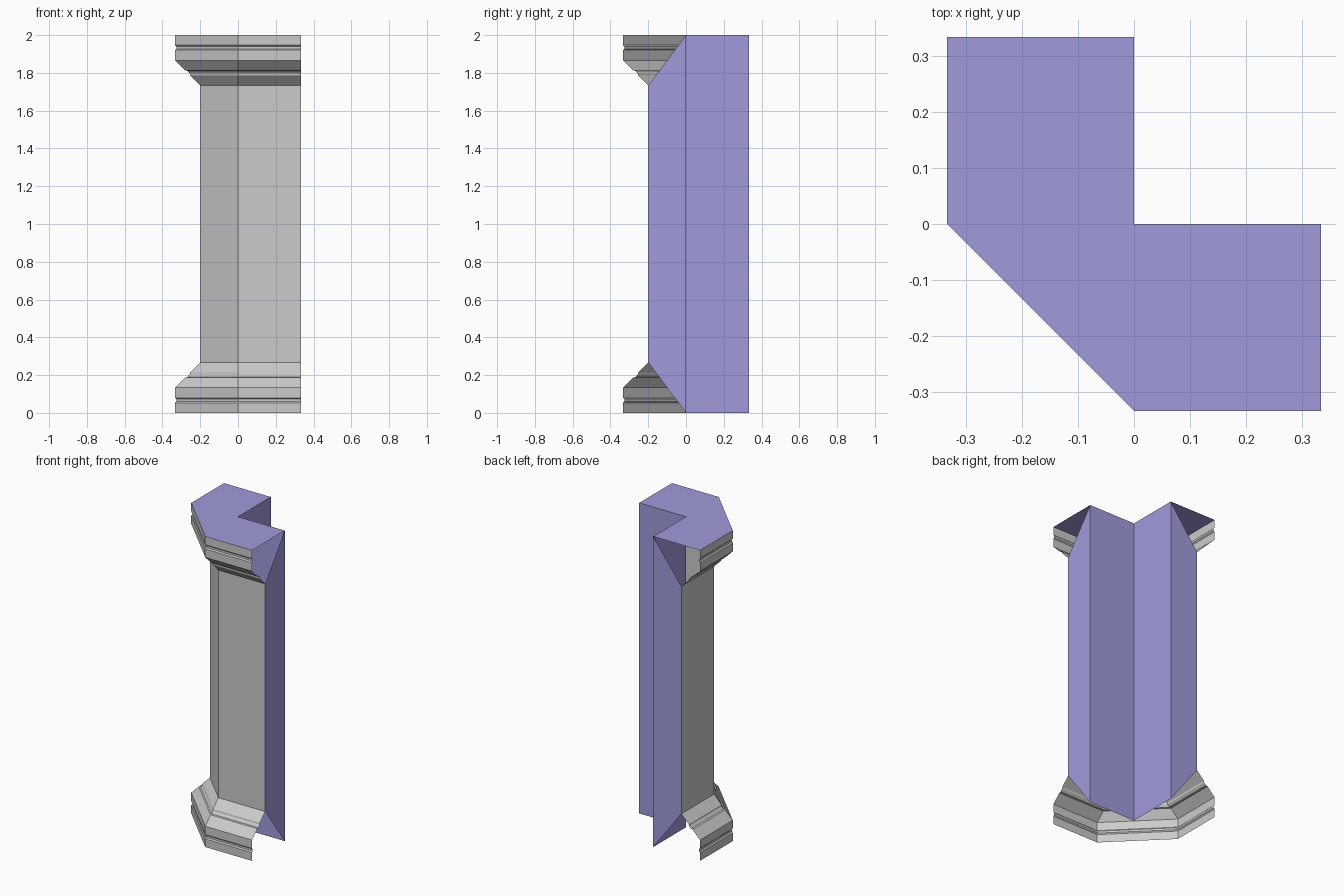
import bpy

if "Cube" in bpy.data.objects:
    bpy.data.objects.remove(bpy.data.objects["Cube"])

R, S, H = 1 / 3, 0.2, 2.0   # outer reach, shaft depth, height

purple = bpy.data.materials.new("purple")
purple.diffuse_color = (0.35, 0.33, 0.71, 1)
purple.use_nodes = True
purple.node_tree.nodes["Principled BSDF"].inputs["Base Color"].default_value = purple.diffuse_color


def make(name, verts, faces, mat=None):
    mesh = bpy.data.meshes.new(name)
    mesh.from_pydata(verts, [], faces)
    mesh.update()
    obj = bpy.data.objects.new(name, mesh)
    bpy.context.collection.objects.link(obj)
    if mat:
        mesh.materials.append(mat)
    return obj


def outline(d):
    """Chamfered corner path at depth d, from the left arm end to the right arm end."""
    return [(-d, R), (-d, 0), (0, -d), (R, -d)]


def loft(name, profile):
    """Sweep a (depth, height) profile around the corner path."""
    verts = [(x, y, z) for d, z in profile for x, y in outline(d)]
    faces = [(4 * i + j, 4 * i + j + 1, 4 * i + j + 5, 4 * i + j + 4)
             for i in range(len(profile) - 1) for j in range(3)]
    return make(name, verts, faces)


# Base moulding with two fine grooves; the capital mirrors it
base = [(R, 0), (R, 0.053), (0.326, 0.06), (0.326, 0.073), (R, 0.08),
        (R, 0.134), (0.28, 0.187), (0.268, 0.189), (0.255, 0.203),
        (0.253, 0.214), (S, 0.267)]
capital = [(d, H - z) for d, z in reversed(base)]
loft("base_moulding", base)
loft("shaft", [base[-1], capital[0]])
loft("capital_moulding", capital)

# Inner L-shaped back walls
make("back_walls",
     [(x, y, z) for z in (0, H) for x, y in ((R, 0), (0, 0), (0, R))],
     [(0, 1, 4, 3), (1, 2, 5, 4)], purple)

# Tapered end panels closing both arms
ends = [(0, 0), (-S, 0.267), (-S, H - 0.267), (0, H)]
make("right_end_panel", [(R, d, z) for d, z in ends], [(3, 2, 1, 0)], purple)
make("left_end_panel", [(d, R, z) for d, z in ends], [(0, 1, 2, 3)], purple)

# Top cap, built as two arms and a chamfered corner (underside is open)
p = outline(R) + [(R, 0), (0, 0), (0, R)]
make("top_cap", [(x, y, H) for x, y in p], [tuple(range(7))], purple)
